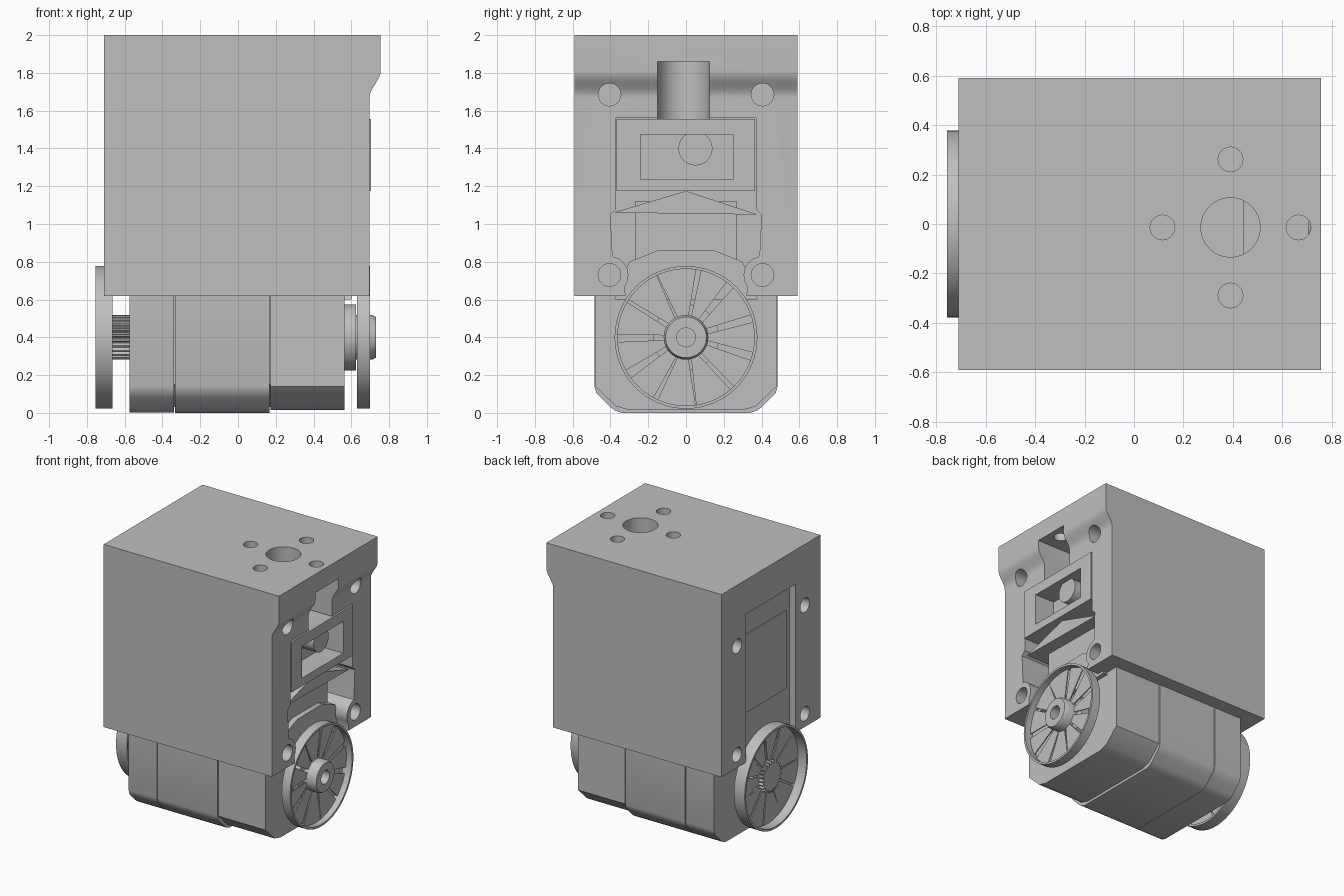
import bpy, bmesh, math, random
from mathutils import Vector

random.seed(4)
cube = bpy.data.objects.get("Cube")
if cube:
    bpy.data.objects.remove(cube, do_unlink=True)

GREY = bpy.data.materials.new("plain grey")
GREY.use_nodes = True
GREY.diffuse_color = (0.52, 0.52, 0.52, 1)
GREY.node_tree.nodes["Principled BSDF"].inputs["Base Color"].default_value = GREY.diffuse_color


def finish(name, bm):
    bmesh.ops.recalc_face_normals(bm, faces=bm.faces)
    me = bpy.data.meshes.new(name)
    bm.to_mesh(me)
    bm.free()
    me.materials.append(GREY)
    ob = bpy.data.objects.new(name, me)
    bpy.context.collection.objects.link(ob)
    return ob


def place(axis, p, d):
    """Put a flat point p at distance d along the given axis."""
    u, v = p
    return {"X": (d, u, v), "Y": (u, d, v), "Z": (u, v, d)}[axis]


def add_prism(bm, pts, axis, a, b):
    n = len(pts)
    lo = [bm.verts.new(place(axis, p, a)) for p in pts]
    hi = [bm.verts.new(place(axis, p, b)) for p in pts]
    bm.faces.new(lo)
    bm.faces.new(hi)
    for i in range(n):
        j = (i + 1) % n
        bm.faces.new((lo[i], lo[j], hi[j], hi[i]))


def prism(name, pts, axis, a, b):
    bm = bmesh.new()
    add_prism(bm, pts, axis, a, b)
    return finish(name, bm)


def rect(u0, u1, v0, v1):
    return [(u0, v0), (u1, v0), (u1, v1), (u0, v1)]


def circle(u, v, r, n=32):
    return [(u + r * math.cos(math.tau * i / n), v + r * math.sin(math.tau * i / n)) for i in range(n)]


def lathe(name, profile, cz, n=48):
    """Closed (x, radius) profile turned around the shaft."""
    bm = bmesh.new()
    loops = [[bm.verts.new((x, y, z)) for y, z in circle(0, cz, r, n)] for x, r in profile]
    for k, a in enumerate(loops):
        b = loops[(k + 1) % len(loops)]
        for i in range(n):
            j = (i + 1) % n
            bm.faces.new((a[i], a[j], b[j], b[i]))
    return finish(name, bm)


def cut(target, pts, axis, a, b):
    tool = prism("cutter", pts, axis, a, b)
    tool.hide_render = True
    mod = target.modifiers.new("cut", "BOOLEAN")
    mod.operation = "DIFFERENCE"
    mod.solver = "EXACT"
    mod.object = tool
    bpy.context.view_layer.objects.active = target
    bpy.ops.object.modifier_apply(modifier=mod.name)
    bpy.data.objects.remove(tool, do_unlink=True)


def mirrored(half):
    return half + [(-u, v) for u, v in reversed(half)]


# Housing block with a rounded overhanging lip
lip = []
for i in range(13):
    t = i / 12
    lip.append((0.697 + 0.058 * (0.5 + 0.5 * math.cos(math.pi * t)), 1.81 - 0.14 * t))
housing = prism("housing", [(-0.71, 0.62), (-0.71, 2), (0.755, 2)] + lip + [(0.697, 0.62)], "Y", -0.59, 0.59)

# Front opening, narrowed by two screw bosses at the bottom
opening = [(0.37, 1.56), (0.37, 1.08), (0.40, 1.05), (0.39, 0.85)]
opening += [(0.405 + 0.1 * math.cos(a), 0.73 + 0.1 * math.sin(a))
            for a in [math.radians(d) for d in (100, 120, 140, 160, 180, 200, 215)]]
opening += [(0.32, 0.6)]
cut(housing, mirrored(opening), "X", 0.45, 0.9)

# Cable slot and vertical bore below the top plate
SY = -0.014
cut(housing, circle(0.39, SY, 0.138), "Z", 1.5, 1.86)
cut(housing, rect(0.39, 0.9, SY - 0.138, SY + 0.138), "Z", 1.5, 1.86)

# Top flange holes
cut(housing, circle(0.39, SY, 0.12), "Z", 1.8, 2.1)
for dx, dy in ((0.275, 0), (-0.275, 0), (0, 0.275), (0, -0.275)):
    cut(housing, circle(0.39 + dx, SY + dy, 0.05, 24), "Z", 1.6, 2.1)

# Rear channel
cut(housing, rect(-0.295, 0.295, 0.5, 1.74), "X", -0.9, -0.66)

# Screw holes front and rear
for side in (-1, 1):
    for z in (1.685, 0.73):
        cut(housing, circle(side * 0.405, z, 0.06, 24), "X", 0.42, 0.9)
    for z in (1.54, 0.72):
        cut(housing, circle(side * 0.405, z, 0.055, 24), "X", -0.9, -0.5)
prism("rear_panel", rect(-0.245, 0.245, 0.96, 1.55), "X", -0.668, -0.655)

# Motor body in three sections with fine seams
body = mirrored([(0.485, 0.66), (0.485, 0.14), (0.475, 0.105), (0.45, 0.08), (0.40, 0.03), (0.375, 0.012), (0.34, 0.002)])
front_body = mirrored([(0.48, 0.66), (0.48, 0.14), (0.37, 0.035), (0.3, 0.015)])
prism("motor_rear_section", body, "X", -0.575, -0.338)
prism("motor_middle_section", [(u, v if v > 0.01 else 0) for u, v in body], "X", -0.333, 0.168)
prism("motor_front_section", front_body, "X", 0.173, 0.565)
prism("motor_core", mirrored([(0.47, 0.65), (0.47, 0.15), (0.33, 0.03)]), "X", -0.5, 0.5)

# Motor parts showing in the front opening
prism("motor_tower", rect(-0.27, 0.27, 0.6, 1.12), "X", 0.4, 0.56)
prism("motor_shoulder", mirrored([(0.38, 0.6), (0.3, 0.8), (0.15, 0.86)]), "X", 0.4, 0.6)
prism("gable_rib", [(-0.385, 1.06), (0.38, 1.05), (0, 1.175)], "X", 0.44, 0.66)
frame = prism("upper_frame", rect(-0.368, 0.365, 1.175, 1.555), "X", 0.44, 0.705)
cut(frame, rect(-0.24, 0.25, 1.235, 1.475), "X", 0.54, 0.9)
prism("frame_boss", circle(0.05, 1.4, 0.09), "X", 0.5, 0.66)

# Wheel-shaped horns: thin rim with broken wedge-shaped webs
CZ = 0.4


def horn(name, x0, x1, web_x):
    lathe(name + "_rim", [(x0, 0.378), (x1, 0.378), (x1, 0.362), (x0, 0.362)], CZ, 64)
    bm = bmesh.new()
    count = 11
    for k in range(count):
        a = math.tau * k / count
        w = random.uniform(0.2, 0.3)
        s = random.uniform(0.12, 0.28)
        pts = [(r * math.cos(a + t), CZ + r * math.sin(a + t))
               for r, t in ((0.09, -s), (0.368, -w), (0.37, 0), (0.368, w), (0.09, s))]
        add_prism(bm, pts, "X", web_x, web_x + 0.008)
    finish(name + "_webs", bm)


horn("front_horn", 0.63, 0.70, 0.645)
horn("rear_horn", -0.755, -0.665, -0.685)

# Front hub and bearing
lathe("front_hub", [(0.56, 0.118), (0.71, 0.118), (0.73, 0.108), (0.73, 0.05), (0.56, 0.05)], CZ)
lathe("front_bearing", [(0.56, 0.175), (0.625, 0.175), (0.625, 0.1), (0.56, 0.1)], CZ)

# Toothed rear shaft
teeth = 25
spline = []
for i in range(teeth * 4):
    r = 0.118 if i % 4 < 2 else 0.098
    a = math.tau * i / (teeth * 4)
    spline.append((r * math.cos(a), CZ + r * math.sin(a)))
prism("rear_spline", spline, "X", -0.72, -0.57)

# Smooth rounded surfaces, keep edges sharp
for ob in bpy.context.scene.objects:
    ob.select_set(ob.type == "MESH")
bpy.context.view_layer.objects.active = housing
bpy.ops.object.shade_smooth_by_angle(angle=math.radians(30))
